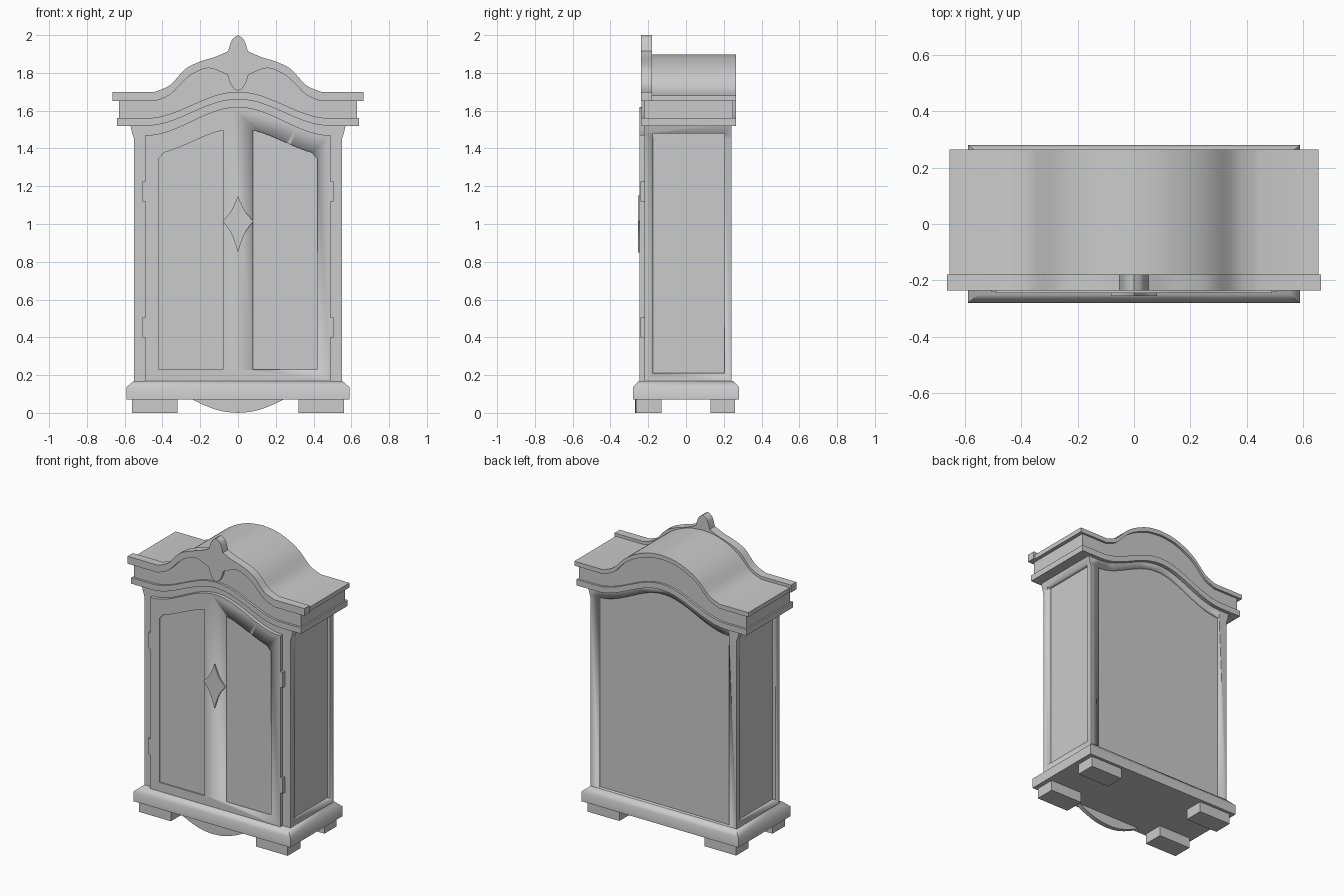
import bpy, bmesh, math

if "Cube" in bpy.data.objects:
    bpy.data.objects.remove(bpy.data.objects["Cube"])

mat = bpy.data.materials.new("plain_grey")
mat.diffuse_color = (0.6, 0.6, 0.6, 1)
mat.use_nodes = True
mat.node_tree.nodes["Principled BSDF"].inputs["Base Color"].default_value = mat.diffuse_color


def finish(name, bm, angle=30):
    bmesh.ops.recalc_face_normals(bm, faces=bm.faces)
    me = bpy.data.meshes.new(name)
    bm.to_mesh(me)
    bm.free()
    ob = bpy.data.objects.new(name, me)
    bpy.context.collection.objects.link(ob)
    me.materials.append(mat)
    bpy.ops.object.select_all(action='DESELECT')
    ob.select_set(True)
    bpy.context.view_layer.objects.active = ob
    bpy.ops.object.shade_smooth_by_angle(angle=math.radians(angle))
    return ob


def prism(name, pts, y0, y1):
    """Extrude an x-z outline along y."""
    bm = bmesh.new()
    a = [bm.verts.new((x, y0, z)) for x, z in pts]
    b = [bm.verts.new((x, y1, z)) for x, z in pts]
    bm.faces.new(a)
    bm.faces.new(b[::-1])
    n = len(pts)
    for i in range(n):
        j = (i + 1) % n
        bm.faces.new((a[j], a[i], b[i], b[j]))
    return finish(name, bm)


def box(name, x0, x1, y0, y1, z0, z1):
    return prism(name, [(x0, z0), (x1, z0), (x1, z1), (x0, z1)], y0, y1)


def carve(ob, cutters):
    for c in cutters:
        c.hide_render = True
        m = ob.modifiers.new("cut", 'BOOLEAN')
        m.operation = 'DIFFERENCE'
        m.solver = 'EXACT'
        m.object = c
        bpy.context.view_layer.objects.active = ob
        bpy.ops.object.modifier_apply(modifier=m.name)
        bpy.data.objects.remove(c)


def spline(p, steps=4):
    """Smooth curve through points."""
    out = []
    for i in range(len(p) - 1):
        q = [p[max(i - 1, 0)], p[i], p[i + 1], p[min(i + 2, len(p) - 1)]]
        for s in range(steps):
            t = s / steps
            out.append(tuple(0.5 * (2 * q[1][k] + (q[2][k] - q[0][k]) * t
                       + (2 * q[0][k] - 5 * q[1][k] + 4 * q[2][k] - q[3][k]) * t * t
                       + (3 * q[1][k] - q[0][k] - 3 * q[2][k] + q[3][k]) * t ** 3)
                       for k in (0, 1)))
    return out + [p[-1]]


def mirror(half):
    """Right half, outside to centre -> full curve running right to left."""
    return half + [(-x, z) for x, z in half[-2::-1]]


def rise(x, h):
    return h * 0.5 * (1 + math.cos(math.pi * min(abs(x) / 0.49, 1)))


def arch(w, z, h, n=14):
    """Flat ends with a bell-shaped middle, right to left."""
    half = [(w, z)] if w > 0.49 else []
    half += [(x, z + rise(x, h)) for x in [0.49 * (1 - i / n) for i in range(n + 1)]]
    return mirror(half)


# Feet and front apron
for side, sx in (("right", 1), ("left", -1)):
    for end, y0, y1 in (("front", -0.265, -0.13), ("back", 0.13, 0.26)):
        xs = sorted((sx * 0.32, sx * 0.56))
        box(f"{end}_{side}_foot", xs[0], xs[1], y0, y1, 0, 0.075)
prism("apron", mirror(spline([(0.24, 0.07), (0.16, 0.033), (0.08, 0.008), (0, 0)])), -0.27, -0.24)

# Plinth with sloped upper edge
bm = bmesh.new()
rings = []
for hx, hy, z in ((0.59, 0.28, 0.07), (0.59, 0.28, 0.137), (0.55, 0.25, 0.17)):
    rings.append([bm.verts.new((sx * hx, sy * hy, z))
                  for sx, sy in ((-1, -1), (1, -1), (1, 1), (-1, 1))])
for lo, hi in zip(rings, rings[1:]):
    for i in range(4):
        j = (i + 1) % 4
        bm.faces.new((lo[i], lo[j], hi[j], hi[i]))
bm.faces.new(rings[0][::-1])
bm.faces.new(rings[-1])
finish("plinth", bm, 56)

# Cabinet body flaring at the top, with recessed side and back panels
flare = [(0.55, 0.16), (0.55, 1.45), (0.56, 1.48)]
body = prism("body", flare + arch(0.572, 1.53, 0.14) + [(-x, z) for x, z in flare[::-1]], -0.22, 0.24)
carve(body, [
    box("right_cutter", 0.53, 0.7, -0.175, 0.205, 0.21, 1.48),
    box("left_cutter", -0.7, -0.53, -0.175, 0.205, 0.21, 1.48),
    prism("back_cutter", [(-0.49, 0.175), (0.49, 0.175)] + arch(0.49, 1.47, 0.15), 0.225, 0.3),
])

# Doors with two shallow arched panels
doors = prism("doors", [(-0.49, 0.168), (0.49, 0.168)] + arch(0.49, 1.47, 0.15), -0.245, -0.215)
cutters = []
for s in (1, -1):
    top = [(0.42 - 0.34 * i / 12) for i in range(13)]
    pts = [(0.08, 0.23), (0.42, 0.23), (0.42, 1.345)]
    pts += [(x, 1.365 + rise(x, 0.14)) for x in top if x < 0.41]
    cutters.append(prism("panel_cutter", [(s * x, z) for x, z in pts], -0.3, -0.237))
carve(doors, cutters)

# Diamond lock plate with concave sides
q = spline([(0.082, 1.015), (0.035, 1.07), (0, 1.15)])
q2 = spline([(0, 0.85), (0.035, 0.95), (0.082, 1.015)])
right = q2[:-1] + q
prism("lock_plate", right + [(-x, z) for x, z in right[-2:0:-1]], -0.255, -0.244)

# Hinges
for s, side in ((1, "right"), (-1, "left")):
    for z, lvl in ((0.4, "lower"), (1.12, "upper")):
        xs = sorted((s * 0.488, s * 0.506))
        box(f"{lvl}_{side}_hinge", xs[0], xs[1], -0.242, -0.215, z, z + 0.105)

# Cornice moulding
prism("cornice", arch(0.64, 1.52, 0.14) + arch(0.64, 1.56, 0.14)[::-1], -0.235, 0.265)

# Domed roof slab and frieze under it
dome = [(0.44, 1.68), (0.36, 1.715), (0.28, 1.795), (0.2, 1.847), (0.1, 1.885), (0, 1.897)]
curve = spline(dome)
roof = mirror([(0.655, 1.68)] + curve)
prism("roof", roof + [(x, z - 0.03) for x, z in roof[::-1]], -0.19, 0.265)
under = mirror([(0.63, 1.66)] + [(x, z - 0.02) for x, z in curve])
prism("frieze", arch(0.63, 1.55, 0.14) + under[::-1], -0.22, 0.25)

# Front crest with finial and drop
upper = [(0.665, 1.70)] + spline([(0.44, 1.70), (0.36, 1.735), (0.28, 1.82), (0.2, 1.86),
                                  (0.12, 1.885), (0.052, 1.915)])
upper += spline([(0.045, 1.94), (0.03, 1.978), (0, 2.0)])
lower = [(0.665, 1.65)] + spline([(0.44, 1.65), (0.36, 1.685), (0.28, 1.765), (0.22, 1.805),
                                  (0.15, 1.825), (0.055, 1.79)])
lower += spline([(0.045, 1.755), (0.025, 1.72), (0, 1.703)])
prism("crest", mirror(upper) + mirror(lower)[::-1], -0.237, -0.18)
